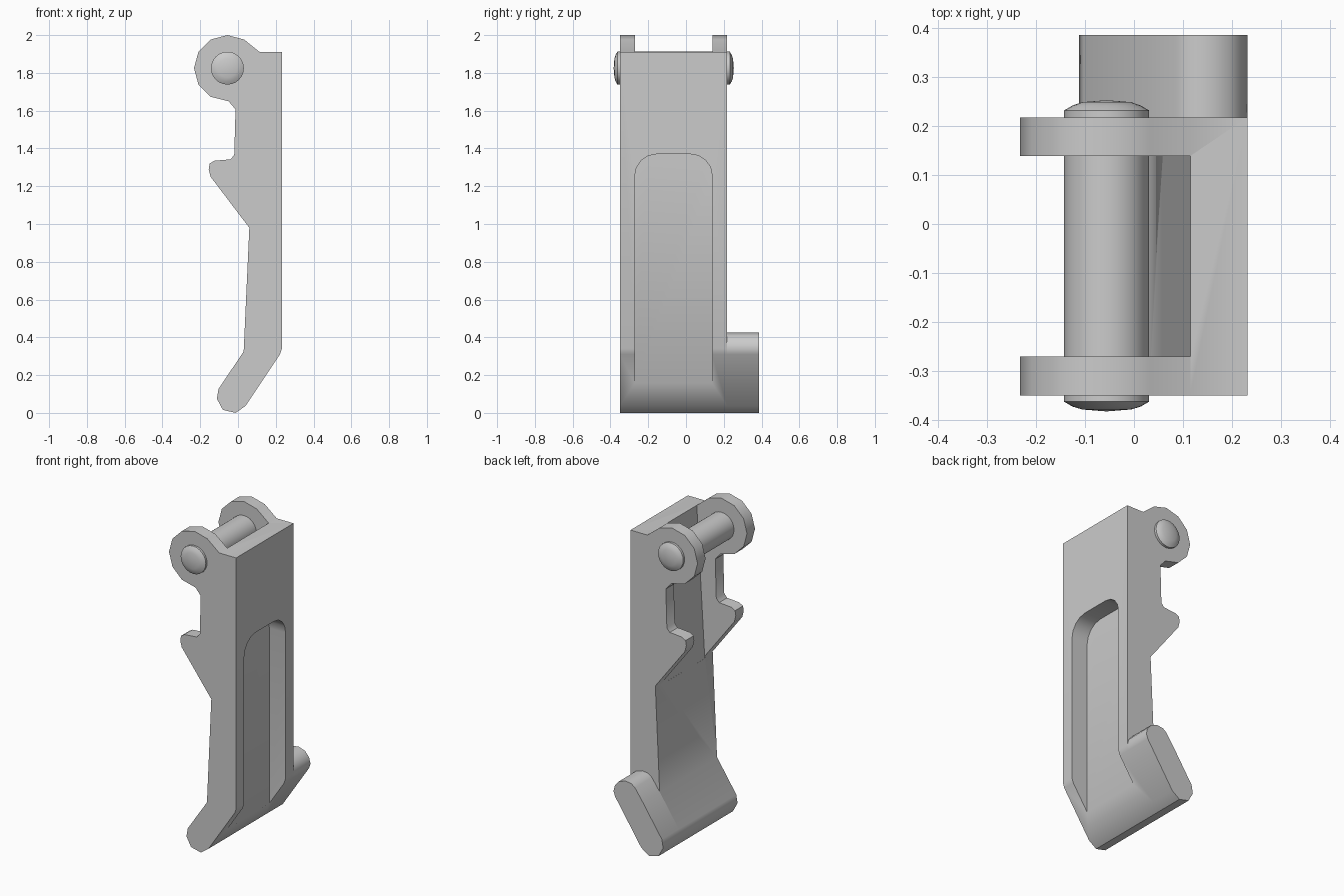
import bpy, bmesh, math

if "Cube" in bpy.data.objects:
    bpy.data.objects.remove(bpy.data.objects["Cube"], do_unlink=True)

grey = bpy.data.materials.new("plain_grey")
grey.use_nodes = True
colour = (0.6, 0.6, 0.6, 1)
grey.diffuse_color = colour
grey.node_tree.nodes["Principled BSDF"].inputs["Base Color"].default_value = colour


def prism(name, points, direction):
    """Extrude a closed outline of 3D points along a direction."""
    bm = bmesh.new()
    face = bm.faces.new([bm.verts.new(p) for p in points])
    moved = bmesh.ops.extrude_face_region(bm, geom=[face])["geom"]
    verts = [g for g in moved if isinstance(g, bmesh.types.BMVert)]
    bmesh.ops.translate(bm, verts=verts, vec=direction)
    return finish(name, bm)


def finish(name, bm):
    bmesh.ops.recalc_face_normals(bm, faces=bm.faces)
    mesh = bpy.data.meshes.new(name)
    bm.to_mesh(mesh)
    bm.free()
    mesh.materials.append(grey)
    ob = bpy.data.objects.new(name, mesh)
    bpy.context.collection.objects.link(ob)
    return ob


def side_prism(name, outline, y0, y1):
    return prism(name, [(x, y0, z) for x, z in outline], (0, y1 - y0, 0))


def cut(ob, cutter):
    mod = ob.modifiers.new("cut", "BOOLEAN")
    mod.operation, mod.solver, mod.object = "DIFFERENCE", "EXACT", cutter
    bpy.context.view_layer.objects.active = ob
    bpy.ops.object.modifier_apply(modifier=mod.name)
    bpy.data.objects.remove(cutter, do_unlink=True)


def smooth(ob):
    bpy.ops.object.select_all(action="DESELECT")
    ob.select_set(True)
    bpy.context.view_layer.objects.active = ob
    bpy.ops.object.shade_smooth_by_angle(angle=math.radians(40))


FRONT, BACK = -0.35, 0.218
INNER_FRONT, INNER_BACK = -0.271, 0.139
PIN_X, PIN_Z, PIN_R = -0.056, 1.825, 0.087

# Lever body: foot, arm, latch tooth and pivot eye in one outline
foot = [(0.03, 0.325), (-0.103, 0.127), (-0.112, 0.075), (-0.08, 0.016),
        (-0.013, 0), (0.04, 0.037), (0.222, 0.31), (0.232, 0.34)]
eye = [(PIN_X + 0.177 * math.cos(math.radians(a)), PIN_Z + 0.175 * math.sin(math.radians(a)))
       for a in range(240, 59, -30)]
tooth = [(-0.013, 1.607), (-0.02, 1.365), (-0.04, 1.342), (-0.125, 1.335),
         (-0.15, 1.32), (-0.155, 1.29), (-0.145, 1.25), (0.06, 0.98)]
outline = foot + [(0.232, 1.91), (0.115, 1.91)] + eye[::-1] + [(-0.05, 1.65)] + tooth
body = side_prism("lever_body", outline, FRONT, BACK)

# Open channel between the two cheeks
channel = [(0.0597, 0.965), (0.132, 2.2), (-0.4, 2.2), (-0.4, 0.965)]
cut(body, side_prism("channel_cutter", channel, INNER_FRONT, INNER_BACK))

# Round-topped recess in the outer face
R = 0.115
TOP = 1.37
recess = [(INNER_FRONT, -0.1), (INNER_BACK, -0.1)]
for centre, start in ((INNER_BACK - R, 0), (INNER_FRONT + R, 90)):
    for step in range(5):
        a = math.radians(start + step * 22.5)
        recess.append((centre + R * math.cos(a), TOP - R + R * math.sin(a)))
cut(body, prism("recess_cutter", [(0.12, y, z) for y, z in recess], (0.4, 0, 0)))
smooth(body)

# Thumb tab: the foot continued past the back cheek with a rounded upper end
tab = side_prism("thumb_tab", foot + [(0.222, 0.378), (0.195, 0.41), (0.15, 0.425),
                                      (0.11, 0.42), (0.083, 0.4)], BACK, 0.386)
smooth(tab)

# Pivot pin with domed ends
bm = bmesh.new()
profile = [(0, -0.383), (0.05, -0.379), (0.07, -0.373), (PIN_R, -0.363),
           (PIN_R, 0.232), (0.07, 0.242), (0.05, 0.249), (0, 0.253)]
verts = [bm.verts.new((PIN_X + r, y, PIN_Z)) for r, y in profile]
edges = [bm.edges.new(pair) for pair in zip(verts, verts[1:])]
bmesh.ops.spin(bm, geom=verts + edges, cent=(PIN_X, 0, PIN_Z), axis=(0, 1, 0),
               angle=math.tau, steps=24)
bmesh.ops.remove_doubles(bm, verts=bm.verts, dist=0.0005)
smooth(finish("pivot_pin", bm))
